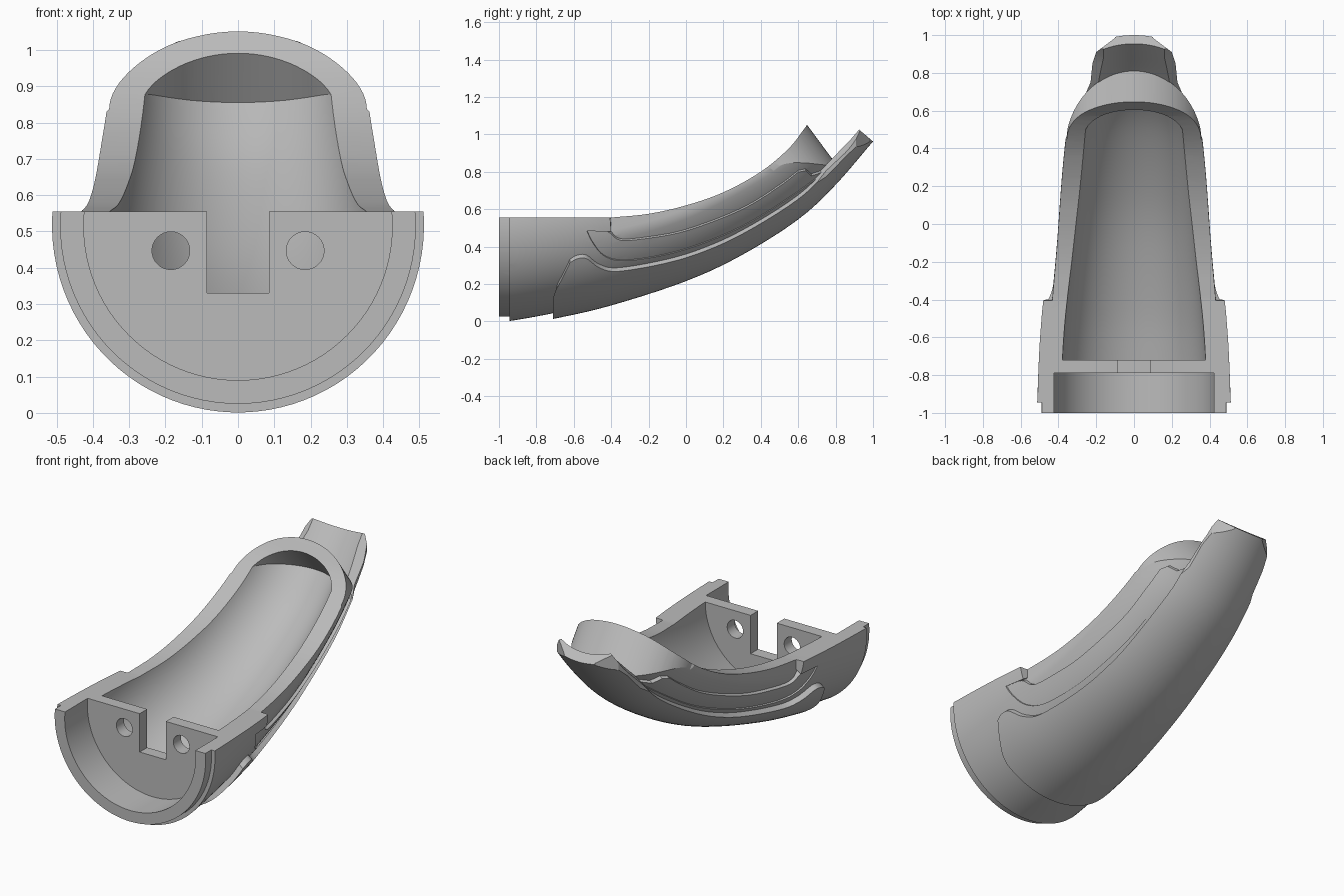
import bpy, bmesh, math
from mathutils import Vector

if "Cube" in bpy.data.objects:
    bpy.data.objects.remove(bpy.data.objects["Cube"])

grey = bpy.data.materials.new("plain grey")
grey.use_nodes = True
grey.diffuse_color = (0.5, 0.5, 0.5, 1)
grey.node_tree.nodes["Principled BSDF"].inputs["Base Color"].default_value = (0.5, 0.5, 0.5, 1)


def smooth_line(pts, n=5):
    """Catmull-Rom through 2D points."""
    p = [Vector(q) for q in pts]
    p = [2 * p[0] - p[1]] + p + [2 * p[-1] - p[-2]]
    out = []
    for a, b, c, d in zip(p, p[1:], p[2:], p[3:]):
        for i in range(n):
            t = i / n
            out.append(0.5 * (2 * b + (c - a) * t + (2 * a - 5 * b + 4 * c - d) * t * t
                              + (3 * b - a - 3 * c + d) * t ** 3))
    return out + [p[-2]]


def loft(name, rings):
    """Closed solid through equal-length rings of points."""
    bm = bmesh.new()
    vs = [[bm.verts.new(p) for p in r] for r in rings]
    n = len(vs[0])
    for a, b in zip(vs, vs[1:]):
        for i in range(n):
            j = (i + 1) % n
            bm.faces.new((a[i], a[j], b[j], b[i]))
    caps = [bm.faces.new(vs[0]), bm.faces.new(vs[-1])]
    bmesh.ops.recalc_face_normals(bm, faces=bm.faces)
    bmesh.ops.triangulate(bm, faces=caps)
    me = bpy.data.meshes.new(name)
    bm.to_mesh(me)
    bm.free()
    ob = bpy.data.objects.new(name, me)
    bpy.context.collection.objects.link(ob)
    return ob


def combine(ob, tool, op):
    """Apply a boolean and remove the tool."""
    m = ob.modifiers.new("cut", "BOOLEAN")
    m.operation, m.object, m.solver = op, tool, "EXACT"
    dg = bpy.context.evaluated_depsgraph_get()
    dg.update()
    me = bpy.data.meshes.new_from_object(ob.evaluated_get(dg))
    ob.modifiers.clear()
    ob.data = me
    bpy.data.objects.remove(tool)
    return ob


def cylinder_y(r, x, z, y0, y1, n=96):
    ring = [(x + r * math.cos(math.tau * i / n), z + r * math.sin(math.tau * i / n)) for i in range(n)]
    return loft("tool", [[(a, y, b) for a, b in ring] for y in (y0, y1)])


def box(x, y0, y1, z0, z1):
    return loft("tool", [[(s, y0, z0), (s, y1, z0), (s, y1, z1), (s, y0, z1)] for s in (-x, x)])


# Underside path (y, z) and radius along it
PATH = smooth_line([(-1.35, -.09), (-.95, -.03), (-.7, .015), (-.4, .085), (0, .215),
                    (.3, .355), (.6, .545), (.8, .73), (1, .962)])
RADIUS = smooth_line([(-1.35, .545), (-.95, .545), (-.42, .525), (0, .492), (.4, .465), (.7, .44), (1, .42)])


def radius_at(y):
    for a, b in zip(RADIUS, RADIUS[1:]):
        if y <= b.x:
            return a.y + (b.y - a.y) * (y - a.x) / (b.x - a.x)
    return RADIUS[-1].y


def sweep(name, path, section):
    """Carry section(radius) -> [(x, height)] along the path, square to it."""
    rings = []
    for i, p in enumerate(path):
        t = (path[min(i + 1, len(path) - 1)] - path[max(i - 1, 0)]).normalized()
        up = Vector((-t.y, t.x))
        pts = [(x, p + up * h) for x, h in section(radius_at(p.x))]
        rings.append([(x, q.x, q.y) for x, q in pts])
    return loft(name, rings)


def arc(r, inset, angles):
    return [((r - inset) * math.sin(a), r - (r - inset) * math.cos(a)) for a in angles]


FULL = [math.tau * (k + .5) / 96 for k in range(96)]
LOWER = [math.radians(-100 + 200 * k / 64) for k in range(65)]


def hull(name, inset, flank=None):
    """Round tapered sweep; flank flattens the sides to upright walls."""
    def section(r):
        lim = r - (flank or inset)
        return [(max(-lim, min(lim, x)), h) for x, h in arc(r, inset, FULL)]
    return sweep(name, PATH, section)


def side_mask(pts, slope=0):
    """Side outline carried across x; the edge falls outward by the slope."""
    def ring(s, wide):
        out = []
        for y, z in pts:
            ref = .36 - .18 * y
            x = .7 if wide else max(ref - .12, .05)
            out.append((s * x, y, z + slope * (ref - x)))
        return out
    return loft("tool", [ring(-1, 1), ring(-1, 0), ring(1, 0), ring(1, 1)])


def end_mask(r):
    """Leaning round end, as a plan outline sheared along z."""
    bow = [(r * math.cos(math.pi * i / 40), .3 + r * math.sin(math.pi * i / 40)) for i in range(41)]
    plan = [(r + .4, -2), (r + .4, -.5)] + bow + [(-r - .4, -.5), (-r - .4, -2)]
    return loft("tool", [[(x, y - .74 * (z - 1.04), z) for x, y in plan] for z in (-.3, 1.4)])


# Trough wall with upright flanks and the leaning round end
body = combine(hull("trough_body", .055, .082), end_mask(.355), "INTERSECT")
combine(body, box(1, -.9, 1.3, -.5, 1.6), "INTERSECT")

# Side ledge
ledge_edge = smooth_line([(-.53, .5), (-.42, .495), (-.35, .44), (-.2, .452), (0, .495), (.3, .62),
                          (.5, .755), (.6, .835)])
ledge = hull("ledge", .038)
combine(ledge, side_mask([(-.8, -.6), (-.8, .5)] + ledge_edge
                         + [(.64, .835), (.67, .785), (.74, .785), (.74, -.6)], .6), "INTERSECT")
combine(body, ledge, "UNION")

# Front collar, running back as a thin lower band
collar_edge = smooth_line([(-.53, .5), (-.5, .43), (-.44, .34), (-.35, .3), (-.2, .31),
                           (0, .36), (.3, .49), (.6, .69)])
collar = hull("collar", .03)
combine(collar, side_mask([(-.945, -.6), (-.945, .9), (-.43, .9), (-.4, .5)] + collar_edge
                          + [(.72, .77), (.73, -.6)], .6), "INTERSECT")
combine(body, collar, "UNION")
combine(body, cylinder_y(.49, 0, .515, -1, -.85), "UNION")

# Upper rim cut
rim = smooth_line([(-.4, .555), (-.2, .575), (0, .62), (.2, .69), (.4, .8), (.55, .925), (.64, 1.04)])
combine(body, side_mask([(-1.3, -.6), (-1.3, .555)] + rim + [(.8, 1.3), (1.3, 1.3), (1.3, -.6)]), "INTERSECT")

# Hollow, round socket, slot and two holes in the bulkhead
hollow = combine(hull("hollow", .155), end_mask(.268), "INTERSECT")
combine(hollow, box(1, -.72, 1.5, -1, 2), "INTERSECT")
combine(body, hollow, "DIFFERENCE")
combine(body, cylinder_y(.425, 0, .515, -1.1, -.79), "DIFFERENCE")
combine(body, box(.085, -.85, -.65, .33, .8), "DIFFERENCE")
for s in (-1, 1):
    combine(body, cylinder_y(.052, s * .185, .447, -.85, -.65, 32), "DIFFERENCE")

# Outer skin plate: a lower shell trimmed to its side outline, ending in a tongue
plate = sweep("outer_plate", [p for p in PATH if p.x > -1],
              lambda r: arc(r, 0, LOWER) + arc(r, .06, LOWER[::-1]))
plate_edge = smooth_line([(-.62, .31), (-.58, .34), (-.53, .34), (-.46, .265), (-.36, .23), (-.1, .275),
                          (.1, .345), (.3, .45), (.6, .66), (.74, .8), (.88, .94)])
combine(plate, side_mask([(-.71, -.6), (-.71, .03)] + plate_edge
                         + [(.95, 1.03), (1.3, 1.2), (1.3, -.6)], .8), "INTERSECT")

# Tongue corners trimmed in plan
for s in (-1, 1):
    corner = [(.7, .56), (.34, .56), (.27, .66), (.23, .75), (.22, .85), (.2, .91), (.1, .985), (.08, 1.3), (.7, 1.3)]
    combine(plate, loft("tool", [[(s * x, y, z) for x, y in corner] for z in (-.5, 1.6)]), "DIFFERENCE")

# Shading and colour
for ob in (body, plate):
    ob.data.materials.clear()
    ob.data.materials.append(grey)
    for f in ob.data.polygons:
        f.material_index = 0
    bpy.ops.object.select_all(action="DESELECT")
    ob.select_set(True)
    bpy.context.view_layer.objects.active = ob
    bpy.ops.object.shade_smooth_by_angle(angle=math.radians(25))
